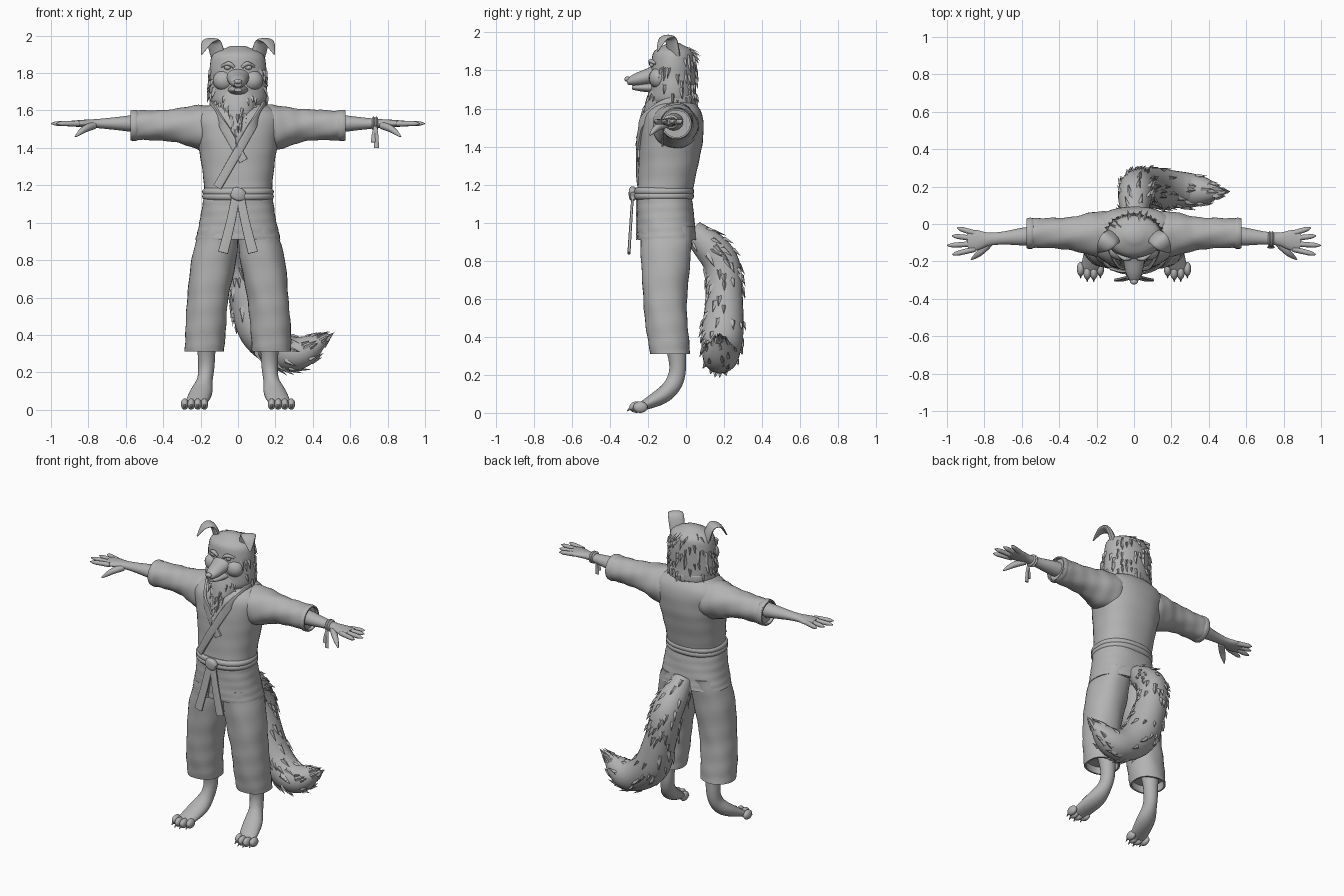
import bpy, bmesh, math, random
from mathutils import Vector, Matrix

random.seed(4)
cube = bpy.data.objects.get("Cube")
if cube:
    bpy.data.objects.remove(cube)

grey = bpy.data.materials.new("plain grey")
grey.use_nodes = True
grey.diffuse_color = (.45, .45, .45, 1)
grey.node_tree.nodes["Principled BSDF"].inputs["Base Color"].default_value = grey.diffuse_color
parts = []
ACROSS, ALONG, UP = Vector((1, 0, 0)), Vector((0, 1, 0)), Vector((0, 0, 1))


def finish(name, bm):
    bmesh.ops.recalc_face_normals(bm, faces=bm.faces)
    mesh = bpy.data.meshes.new(name)
    bm.to_mesh(mesh)
    bm.free()
    mesh.materials.append(grey)
    part = bpy.data.objects.new(name, mesh)
    bpy.context.collection.objects.link(part)
    parts.append(part)


def sample(keys, t):
    """Smooth curve through evenly spaced numbers or vectors."""
    last = len(keys) - 1
    i = min(int(t * last), last - 1)
    t = t * last - i
    a, b, c, d = keys[max(i - 1, 0)], keys[i], keys[i + 1], keys[min(i + 2, last)]
    return b + (c - a + (2 * a - 5 * b + 4 * c - d + (3 * (b - c) + d - a) * t) * t) * t / 2


def loft(name, path, widths, depths=1, u=ACROSS, axis=None, power=2, sides=24, steps=24, hollow=0, fold=0):
    """Skin along a path; depths is a list or a share of the widths."""
    path = [Vector(p) for p in path]
    if not isinstance(depths, list):
        depths = [depths * width for width in widths]
    centres = [sample(path, i / steps) for i in range(steps + 1)]
    rings = []
    for i, centre in enumerate(centres):
        tangent = axis or (centres[min(i + 1, steps)] - centres[max(i - 1, 0)]).normalized()
        w = (u - u.dot(tangent) * tangent).normalized()
        v = tangent.cross(w)
        width, depth = sample(widths, i / steps), sample(depths, i / steps)
        ring = []
        for j in range(sides):
            angle = math.tau * j / sides
            c, s = math.cos(angle), math.sin(angle)
            crease = 1 + fold * math.sin(2 * angle + i) * math.sin(3 * angle - i / 2)
            ring.append(centre + crease * (w * width * math.copysign(abs(c) ** (2 / power), c)
                                           + v * depth * math.copysign(abs(s) ** (2 / power), s)))
        rings.append(ring)
    surface = list(rings)
    if hollow:
        # lip and recessed inner wall at an open cloth end
        end = centres[-1]
        inward = (centres[-2] - end).normalized() * hollow
        rings.append([end + (p - end) * .9 for p in rings[-1]])
        rings.append([p + inward for p in rings[-1]])
    bm = bmesh.new()
    verts = [[bm.verts.new(p) for p in ring] for ring in rings]
    for upper, lower in zip(verts, verts[1:]):
        for j in range(sides):
            bm.faces.new((upper[j], upper[j - 1], lower[j - 1], lower[j]))
    bm.faces.new(verts[0])
    bm.faces.new(verts[-1])
    finish(name, bm)
    return surface


def ball(name, centre, size):
    bm = bmesh.new()
    place = Matrix.Translation(centre) @ Matrix.Diagonal((*size, 1))
    bmesh.ops.create_uvsphere(bm, u_segments=16, v_segments=10, radius=1, matrix=place)
    finish(name, bm)


def tufts(name, rings, count, length, keep=lambda p: True):
    """Pointed hair locks lying along a lofted surface."""
    bm = bmesh.new()
    while count:
        i, j = random.randrange(1, len(rings) - 2), random.randrange(len(rings[0]))
        root = rings[i][j]
        if not keep(root):
            continue
        count -= 1
        out = (root - sum(rings[i], Vector()) / len(rings[i])).normalized()
        flow = (rings[i + 1][j] - root).normalized()
        reach = length * random.uniform(.7, 1.2)
        side = flow.cross(out).normalized() * reach / 4
        base = root - out * .01
        left, right, low = (bm.verts.new(p) for p in (base - side, base + side, base - out * .01))
        ridge = bm.verts.new(root + out * .01 + flow * reach / 4)
        tip = bm.verts.new(root + flow * reach + out * reach / 5 + side * random.uniform(-.3, .3))
        for a, b in ((left, ridge), (ridge, right), (right, low), (low, left)):
            bm.faces.new((a, b, tip))
    finish(name, bm)


# Jacket body
TOP, HEIGHT = 1.66, .52
SPINE = [Vector((0, y, TOP - HEIGHT * i / 2)) for i, y in enumerate((-.06, -.08, -.115))]
WIDTHS, DEPTHS = [.09, .23, .22, .2, .185, .18], [.08, .15, .165, .16, .15, .145]
loft("jacket_body", SPINE, WIDTHS, DEPTHS, axis=-UP, power=2.3, sides=40, fold=.01)


def chest(x, z, lift):
    """Point on the front of the jacket."""
    t = (TOP - z) / HEIGHT
    bulge = max(0, 1 - abs(x / sample(WIDTHS, t)) ** 2.3) ** (1 / 2.3)
    return x, sample(SPINE, t).y - sample(DEPTHS, t) * bulge - lift, z


# Crossed lapels that run round the neck
for name, s, lift, count in (("under_lapel", -1, .002, 5), ("over_lapel", 1, .007, 7)):
    neck = [(0, .05, 1.64), (s * .1, .02, 1.645), (s * .14, -.06, 1.64)]
    front = [chest(s * (.13 - .04 * k), 1.61 - .07 * k, lift) for k in range(count)]
    loft(name, neck + front, [.024, .024], .4, u=UP, power=4, sides=16, steps=40)

# Jacket skirt, belt, knot and belt tails
loft("jacket_skirt", [(0, -.115, 1.16), (0, -.1, .91)], [.18, .2, .228], [.143, .157],
     axis=-UP, power=2.4, sides=40, hollow=.04, fold=.01)
loft("skirt_overlap_edge", [(-.02, -.26, 1.12), (-.05, -.26, .91)], [.012, .012], .3, power=4, sides=12)
for name, z in (("lower_belt_wrap", 1.14), ("upper_belt_wrap", 1.165)):
    loft(name, [(0, -.115, z - .02), (0, -.115, z + .02)], [.178, .19, .19, .178], .82,
         axis=UP, power=2.3, sides=40, steps=9)
loft("belt_knot", [(-.035, -.28, 1.165), (.035, -.28, 1.14)], [.022, .034, .034, .022], .6, u=UP, power=3)
for side, s in (("left", 1), ("right", -1)):
    loft(f"belt_tail_{side}", [(s * .01, -.28, 1.15), (s * .04, -.29, 1), (s * .08, -.3, .84)],
         [.022, .027], .3, power=5, sides=16)

for side, s in (("left", 1), ("right", -1)):
    # Sleeve with a stitched cuff
    loft(f"sleeve_{side}", [(s * .1, -.06, 1.5), (s * .33, -.05, 1.52), (s * .57, -.05, 1.52)],
         [.12, .12, .09, .08, .08], u=ALONG, hollow=.05, fold=.04, sides=32)
    loft(f"sleeve_cuff_{side}", [(s * .535, -.05, 1.52), (s * .575, -.05, 1.52)],
         [.077, .083, .083, .079], u=ALONG, hollow=.02, steps=9)
    # Forearm, palm, fingers and thumb
    loft(f"forearm_{side}", [(s * .5, -.06, 1.53), (s * .89, -.09, 1.53)],
         [.05, .05, .045, .035, .035, .055, .05], [.045, .045, .035, .025, .02, .015], u=ALONG)
    for f in range(4):
        angle, length = .3 - .18 * f, .15 - .025 * abs(f - 2)
        base = Vector((s * .85, -.05 - .028 * f, 1.53))
        reach = Vector((s * math.cos(angle), math.sin(angle), 0)) * length
        loft(f"finger_{f + 1}_{side}", [base, base + reach], [.015, .015, .014, .012, .003], u=ALONG, sides=12)
    loft(f"thumb_{side}", [(s * .77, -.1, 1.52), (s * .82, -.15, 1.5), (s * .87, -.19, 1.46)],
         [.02, .02, .015, .004], u=ALONG, sides=12)
    # Trouser leg
    loft(f"trouser_leg_{side}", [(s * .1, -.1, .98), (s * .16, -.11, .6), (s * .18, -.085, .31)],
         [.1, .12, .11, .108, .105], [.14, .13, .115, .11, .105],
         axis=-UP, power=2.2, sides=32, hollow=.05, fold=.025)
    # Lower leg with raised heel, foot, toes and claws
    loft(f"lower_leg_{side}", [(s * .17, -.06, .4), (s * .17, -.045, .22), (s * .19, -.1, .11), (s * .23, -.24, .03)],
         [.055, .045, .042, .06, .055], [.065, .045, .045, .042, .022])
    for t in range(4):
        toe = Vector((s * (.18 + .035 * t), -.27 + .02 * abs(t - 1.5), .03))
        ball(f"toe_{t + 1}_{side}", toe, (.021, .038, .03))
        loft(f"claw_{t + 1}_{side}", [toe - ALONG * .025, toe - ALONG * .05 - UP * .02], [.01, .002], sides=8)
    # Folded ear
    loft(f"ear_{side}", [(s * .1, -.06, 1.86), (s * .13, -.08, 1.965), (s * .165, -.12, 1.965), (s * .195, -.15, 1.9)],
         [.045, .048, .045, .03, .004], [.022, .012, .004], u=Vector((s * .8, .6, 0)), sides=16)
    # Eye, brow and cheek
    ball(f"eye_{side}", (s * .056, -.18, 1.83), (.018, .012, .013))
    loft(f"brow_{side}", [(s * .02, -.185, 1.83), (s * .05, -.185, 1.85), (s * .09, -.16, 1.835)],
         [.008, .012, .006], u=UP, sides=12)
    ball(f"cheek_{side}", (s * .075, -.145, 1.76), (.06, .05, .055))

# Wristband and its hanging cords
for name, x, z in (("inner", .725, 1.43), ("outer", .74, 1.4)):
    loft(f"{name}_wristband", [(x - .008, -.08, 1.53), (x + .008, -.08, 1.53)],
         [.033, .042, .033], .9, u=ALONG, steps=8)
    loft(f"{name}_wristband_cord", [(.735, -.115, 1.515), (x, -.12, 1.47), (x, -.125, z)],
         [.008, .01, .014], .4, sides=10)

# Head, muzzle, jaw and nose
head = loft("head", [(0, -.065, 1.945), (0, -.07, 1.6)], [.04, .13, .15, .15, .155, .145, .1],
            [.03, .1, .115, .12, .12, .125, .1], axis=-UP, sides=32)
loft("muzzle", [(0, -.13, 1.785), (0, -.31, 1.74)], [.085, .06, .045, .02], .75)
loft("lower_jaw", [(0, -.13, 1.71), (0, -.283, 1.71)], [.075, .055, .04, .02], .5)
ball("nose", (0, -.308, 1.755), (.021, .016, .014))
tufts("head_fur", head, 110, .06, lambda p: p.y > -.02 or (abs(p.x) > .11 and p.z < 1.84))

# Neck ruff spilling into the collar
ruff = loft("neck_ruff", [(0, -.12, 1.7), (0, -.165, 1.55), (0, -.23, 1.41)],
            [.11, .1, .07, .045, .012], [.07, .075, .065, .045, .018], axis=-UP)
tufts("ruff_fur", ruff, 45, .06, lambda p: p.y < -.15)

# Bushy tail sweeping to the left
tail = loft("tail", [(0, .03, .96), (.01, .18, .8), (.05, .2, .6), (.13, .19, .4), (.3, .18, .3), (.49, .17, .4)],
            [.06, .09, .095, .1, .11, .1, .08, .005], u=ALONG, steps=40)
tufts("tail_fur", tail, 130, .08)

bpy.ops.object.select_all(action="DESELECT")
for part in parts:
    part.select_set(True)
bpy.context.view_layer.objects.active = parts[0]
bpy.ops.object.shade_smooth_by_angle(angle=math.radians(40))
